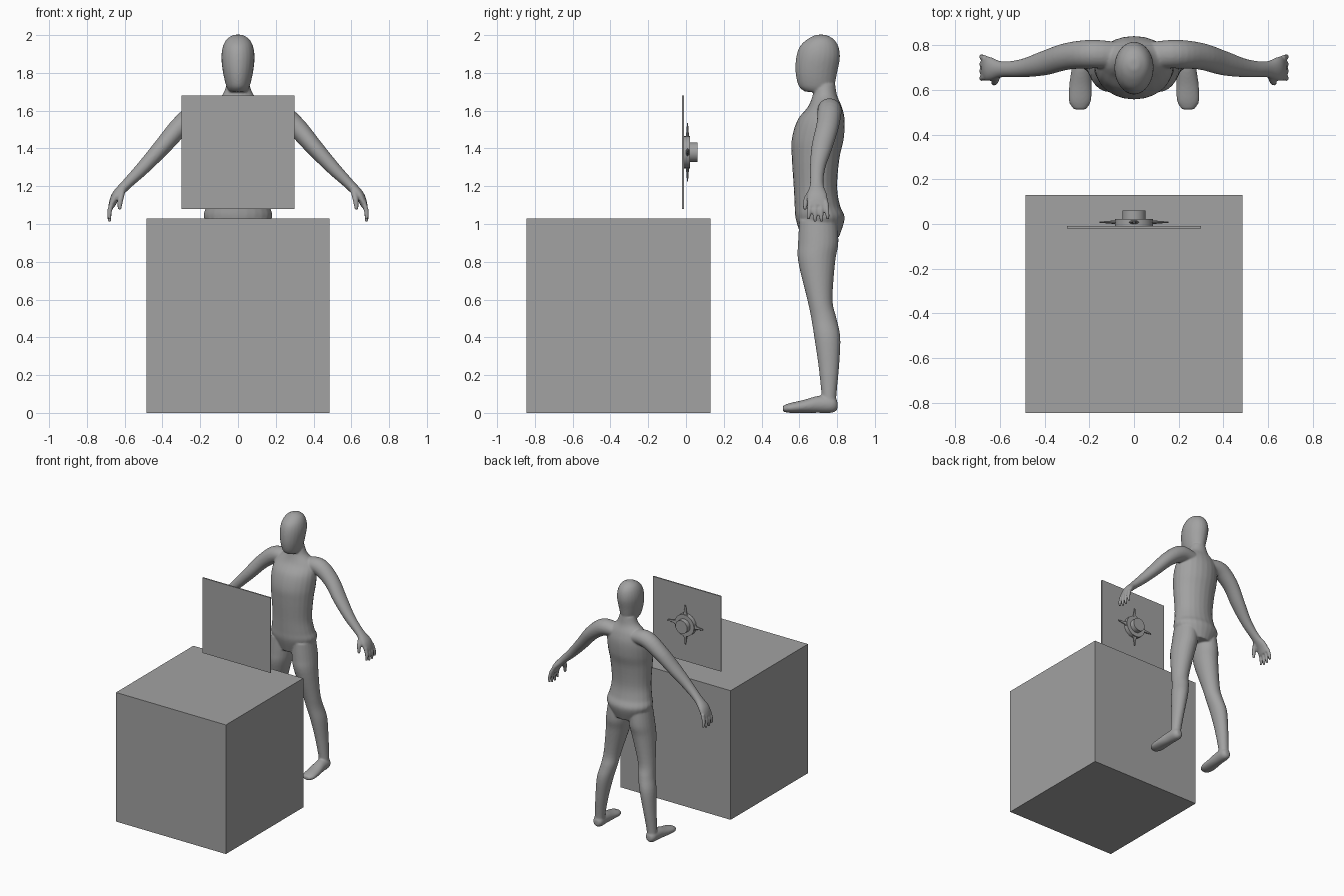
import bpy, bmesh, math
from mathutils import Vector, Matrix

cube = bpy.data.objects.get("Cube")
if cube:
    bpy.data.objects.remove(cube, do_unlink=True)

grey = bpy.data.materials.new("plain_grey")
grey.use_nodes = True
grey.diffuse_color = (0.36, 0.36, 0.36, 1)
grey.node_tree.nodes["Principled BSDF"].inputs["Base Color"].default_value = grey.diffuse_color

X, Y, Z = Vector((1, 0, 0)), Vector((0, 1, 0)), Vector((0, 0, 1))


def finish(bm, name):
    bmesh.ops.recalc_face_normals(bm, faces=bm.faces)
    mesh = bpy.data.meshes.new(name)
    bm.to_mesh(mesh)
    bm.free()
    mesh.materials.append(grey)
    obj = bpy.data.objects.new(name, mesh)
    bpy.context.collection.objects.link(obj)
    return obj


def box(name, low, high):
    low, high = Vector(low), Vector(high)
    bm = bmesh.new()
    bmesh.ops.create_cube(bm, size=1, matrix=Matrix.Translation((low + high) / 2)
                          @ Matrix.Diagonal((*(high - low), 1)))
    return finish(bm, name)


def disc(name, radius, y0, y1, z):
    bm = bmesh.new()
    bmesh.ops.create_cone(bm, cap_ends=True, segments=32, radius1=radius, radius2=radius,
                          depth=y1 - y0, matrix=Matrix.Translation((0, (y0 + y1) / 2, z))
                          @ Matrix.Rotation(math.pi / 2, 4, 'X'))
    obj = finish(bm, name)
    for face in obj.data.polygons:
        face.use_smooth = abs(face.normal.y) < 0.5
    for edge in obj.data.edges:
        a, b = (obj.data.vertices[i].co for i in edge.vertices)
        edge.use_edge_sharp = abs(a.y - b.y) < 0.001
    return obj


def spline(stations, steps):
    """Catmull-Rom interpolation of station tuples."""
    s = [Vector(p) for p in stations]
    s = [s[0]] + s + [s[-1]]
    out = []
    for p, q, r, w in zip(s, s[1:], s[2:], s[3:]):
        for k in range(steps):
            t = k / steps
            out.append(0.5 * (2 * q + (r - p) * t + (2 * p - 5 * q + 4 * r - w) * t * t
                              + (3 * q - p - 3 * r + w) * t ** 3))
    return out + [s[-1]]


def tube(bm, stations, ref=Y, axis=None, sides=24, steps=5, flip=1):
    """Loft ellipses (x, y, z, half size along ref, half size across)."""
    pts = spline(stations, steps)
    rings = []
    for i, p in enumerate(pts):
        before, after = pts[max(i - 1, 0)], pts[min(i + 1, len(pts) - 1)]
        t = axis or (Vector(after[:3]) - Vector(before[:3])).normalized()
        u = (ref - t * ref.dot(t)).normalized()
        v = t.cross(u)
        ring = []
        for k in range(sides):
            a = math.tau * k / sides
            co = Vector(p[:3]) + u * p[3] * math.cos(a) + v * p[4] * math.sin(a)
            co.x *= flip
            ring.append(bm.verts.new(co))
        rings.append(ring)
    for lo, hi in zip(rings, rings[1:]):
        for k in range(sides):
            j = (k + 1) % sides
            bm.faces.new((lo[k], lo[j], hi[j], hi[k]))
    bm.faces.new(rings[0])
    bm.faces.new(rings[-1])


def upright(*rows):
    """Centred rows of (height, front y, back y, half width)."""
    return [(0, (f + b) / 2, z, (b - f) / 2, w) for z, f, b, w in rows]


# Table block and thin panel
box("block", (-0.485, -0.845, 0), (0.485, 0.13, 1.03))
box("panel", (-0.3, -0.02, 1.08), (0.3, -0.01, 1.68))

# Dial on the back of the panel
DIAL_Z = 1.38
disc("dial_base", 0.085, -0.01, 0.022, DIAL_Z)
disc("dial_knob", 0.052, 0.02, 0.06, DIAL_Z)
bm = bmesh.new()
for d in (X, -X, Z, -Z):
    c = Vector((0, 0.008, DIAL_Z))
    tube(bm, [(*(c + d * r), 0.5 * w if w < 0.02 else 0.01, w)
              for r, w in ((0.075, 0.026), (0.1, 0.014), (0.13, 0.009), (0.155, 0.006))],
         axis=d, sides=8, steps=2)
finish(bm, "dial_spikes")

# Figure: overlapping lofted parts fused into one smooth skin
bm = bmesh.new()
torso = upright((0.93, 0.61, 0.81, 0.12), (1.03, 0.58, 0.84, 0.18), (1.1, 0.575, 0.815, 0.168),
                (1.2, 0.57, 0.80, 0.155), (1.35, 0.56, 0.813, 0.165), (1.45, 0.56, 0.835, 0.175),
                (1.55, 0.59, 0.84, 0.175), (1.62, 0.645, 0.825, 0.15), (1.68, 0.67, 0.80, 0.085),
                (1.74, 0.68, 0.79, 0.06))
head = upright((1.7, 0.63, 0.77, 0.045), (1.73, 0.597, 0.785, 0.062), (1.8, 0.58, 0.80, 0.079),
               (1.88, 0.583, 0.815, 0.088), (1.94, 0.603, 0.807, 0.08), (1.98, 0.645, 0.78, 0.058),
               (2.002, 0.69, 0.74, 0.022))
tube(bm, torso, axis=Z)
tube(bm, head, axis=Z)

arm = [(0.08, 0.755, 1.6, 0.06, 0.05), (0.19, 0.76, 1.6, 0.064, 0.062),
       (0.3, 0.75, 1.522, 0.06, 0.054), (0.4, 0.72, 1.41, 0.055, 0.046),
       (0.5, 0.697, 1.3, 0.041, 0.037), (0.59, 0.692, 1.21, 0.036, 0.028),
       (0.645, 0.694, 1.15, 0.054, 0.025), (0.67, 0.698, 1.095, 0.055, 0.017)]
leg = [(0.09, 0.70, 1.02, 0.10, 0.08), (0.1, 0.70, 0.9, 0.107, 0.088),
       (0.115, 0.692, 0.8, 0.098, 0.084), (0.15, 0.709, 0.6, 0.067, 0.064),
       (0.165, 0.73, 0.5, 0.067, 0.06), (0.188, 0.748, 0.4, 0.069, 0.058),
       (0.21, 0.756, 0.25, 0.055, 0.046), (0.228, 0.757, 0.1, 0.04, 0.038),
       (0.232, 0.757, 0.03, 0.038, 0.036)]
foot = [(0.232, 0.802, 0.04, 0.02, 0.022), (0.232, 0.775, 0.045, 0.04, 0.044),
        (0.235, 0.7, 0.045, 0.044, 0.045), (0.24, 0.62, 0.034, 0.05, 0.034),
        (0.242, 0.55, 0.026, 0.05, 0.026), (0.242, 0.512, 0.022, 0.028, 0.015)]
thumb = [(0.61, 0.67, 1.18, 0.018, 0.016), (0.622, 0.638, 1.13, 0.016, 0.016),
         (0.628, 0.628, 1.075, 0.01, 0.01)]
for side in (1, -1):
    tube(bm, arm, flip=side)
    tube(bm, leg, axis=-Z, flip=side)
    tube(bm, foot, ref=X, axis=-Y, flip=side)
    tube(bm, thumb, flip=side, sides=12)
    for n in range(4):
        y = 0.657 + 0.028 * n
        tip = 0.694 + (y - 0.694) * 1.25
        low = 1.025 - 0.014 * (n in (1, 2))
        tube(bm, [(0.665, y, 1.12, 0.014, 0.014), (0.68, (y + tip) / 2, 1.065, 0.013, 0.013),
                  (0.68, tip, low, 0.009, 0.009)], flip=side, sides=12)
body = finish(bm, "figure")
remesh = body.modifiers.new("fuse", 'REMESH')
remesh.mode = 'VOXEL'
remesh.voxel_size = 0.006
remesh.use_smooth_shade = True
soften = body.modifiers.new("soften", 'SMOOTH')
soften.factor = 0.5
soften.iterations = 8
